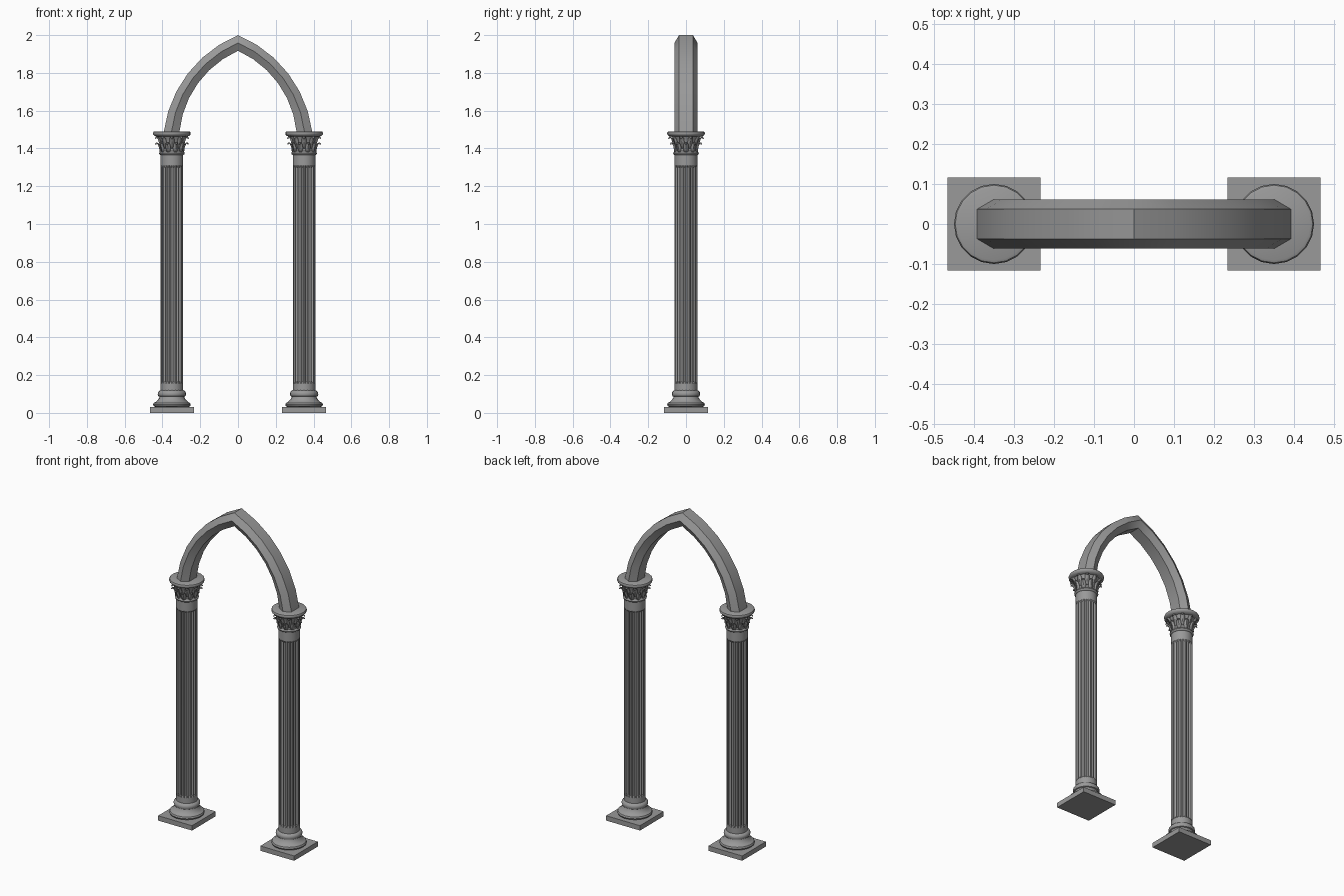
import bpy, bmesh, math
from mathutils import Vector

if "Cube" in bpy.data.objects:
    bpy.data.objects.remove(bpy.data.objects["Cube"])

COLUMN_X = 0.35
stone = bpy.data.materials.new("grey_stone")
stone.use_nodes = True
stone.diffuse_color = (0.32, 0.32, 0.32, 1)
stone.node_tree.nodes["Principled BSDF"].inputs["Base Color"].default_value = stone.diffuse_color


def finish(bm, name, x=0, angle=30):
    bmesh.ops.recalc_face_normals(bm, faces=bm.faces)
    mesh = bpy.data.meshes.new(name)
    bm.to_mesh(mesh)
    bm.free()
    mesh.materials.append(stone)
    obj = bpy.data.objects.new(name, mesh)
    bpy.context.collection.objects.link(obj)
    obj.location.x = x
    bpy.ops.object.select_all(action='DESELECT')
    obj.select_set(True)
    bpy.context.view_layer.objects.active = obj
    bpy.ops.object.shade_smooth_by_angle(angle=math.radians(angle))
    return obj


def loft(rings):
    """Skin a list of closed rings and cap both ends."""
    bm = bmesh.new()
    loops = [[bm.verts.new(p) for p in ring] for ring in rings]
    for a, b in zip(loops, loops[1:]):
        for i in range(len(a)):
            j = (i + 1) % len(a)
            bm.faces.new((a[i], a[j], b[j], b[i]))
    bm.faces.new(loops[0])
    bm.faces.new(loops[-1])
    return bm


def lathe(profile, sides=20):
    turns = [math.tau * i / sides for i in range(sides)]
    return loft([[(r * math.cos(t), r * math.sin(t), z) for t in turns] for r, z in profile])


def shaft(radius=0.06, flutes=20, depth=0.0075):
    # Across one flute: flat fillet, then a rounded hollow
    steps = [(0, 0), (0.25, 0), (0.38, 0.75), (0.625, 1), (0.87, 0.75)]
    rings = []
    for z, cut in [(0.11, 0), (0.155, 0), (0.165, 1), (1.3, 1), (1.31, 0), (1.385, 0)]:
        ring = []
        for k in range(flutes):
            for s, d in steps:
                t = math.tau * (k + s) / flutes
                r = radius - depth * d * cut
                ring.append((r * math.cos(t), r * math.sin(t), z))
        rings.append(ring)
    return loft(rings)


def leaves(tiers):
    """Tiers of curling leaves: each leaf is a creased strip that narrows to its tip."""
    bm = bmesh.new()
    for count, offset, path in tiers:
        for k in range(count):
            t = math.tau * (k + offset) / count
            out = Vector((math.cos(t), math.sin(t), 0))
            side = Vector((-math.sin(t), math.cos(t), 0))
            rows = []
            for r, z, w in path:
                rows.append([bm.verts.new(out * (r - 0.004 * abs(s)) + side * (s * w) + Vector((0, 0, z)))
                             for s in (-1, 0, 1)])
            for a, b in zip(rows, rows[1:]):
                for i in range(2):
                    bm.faces.new((a[i], a[i + 1], b[i + 1], b[i]))
    return bm


BASE = [(0.085, 0.03), (0.097, 0.036), (0.1, 0.044), (0.096, 0.053), (0.085, 0.058),
        (0.077, 0.066), (0.068, 0.078), (0.066, 0.086), (0.072, 0.089), (0.075, 0.098),
        (0.074, 0.108), (0.068, 0.116), (0.06, 0.12)]
BELL = [(0.06, 1.365), (0.066, 1.369), (0.068, 1.375), (0.065, 1.381), (0.06, 1.386),
        (0.062, 1.42), (0.07, 1.45), (0.08, 1.468)]
ABACUS = [(0.08, 1.462), (0.092, 1.467), (0.099, 1.474), (0.1, 1.482), (0.097, 1.488), (0.09, 1.491)]
LOWER_LEAF = [(0.063, 1.382, 0.011), (0.066, 1.405, 0.013), (0.073, 1.423, 0.012),
              (0.083, 1.43, 0.008), (0.088, 1.422, 0.003)]
UPPER_LEAF = [(0.063, 1.4, 0.01), (0.069, 1.43, 0.013), (0.077, 1.452, 0.012),
              (0.088, 1.461, 0.009), (0.094, 1.452, 0.003)]

# Two matching columns
for name, x in (("left", COLUMN_X), ("right", -COLUMN_X)):
    bm = bmesh.new()
    bmesh.ops.create_cube(bm, size=1)
    bmesh.ops.scale(bm, vec=(0.232, 0.232, 0.03), verts=bm.verts)
    bmesh.ops.translate(bm, vec=(0, 0, 0.015), verts=bm.verts)
    finish(bm, name + "_plinth", x)
    finish(lathe(BASE), name + "_base", x, 40)
    finish(shaft(), name + "_shaft", x, 25)
    finish(lathe(BELL), name + "_capital_bell", x, 40)
    foliage = finish(leaves([(10, 0, LOWER_LEAF), (10, 0.5, UPPER_LEAF)]), name + "_capital_leaves", x)
    thick = foliage.modifiers.new("thickness", 'SOLIDIFY')
    thick.thickness = 0.004
    thick.offset = 0
    finish(lathe(ABACUS), name + "_abacus", x, 40)


def arc(foot_x, top_z, steps=6, foot_z=1.488, rise=0.135):
    """Circular arc from a foot to the apex, bulging by a share of its chord."""
    a, b = Vector((foot_x, 0, foot_z)), Vector((0, 0, top_z))
    chord = b - a
    half = 2 * math.atan(2 * rise)
    radius = chord.length / 2 / math.sin(half)
    along = chord.normalized()
    normal = Vector((along.z, 0, -along.x))
    centre = (a + b) / 2 - normal * radius * math.cos(half)
    angles = [half * (2 * i / steps - 1) for i in range(steps + 1)]
    return [centre + radius * (along * math.sin(t) + normal * math.cos(t)) for t in angles]


# Pointed arch with a six-sided section
outer, middle, inner = arc(0.393, 2.0), arc(0.352, 1.959), arc(0.31, 1.917)
half_arch = []
for o, m, i in zip(outer, middle, inner):
    section = [(o, 0.037), (m, 0.061), (i, 0.037), (i, -0.037), (m, -0.061), (o, -0.037)]
    half_arch.append([(p.x, y, p.z) for p, y in section])
other_half = [[(-x, y, z) for x, y, z in ring] for ring in reversed(half_arch[:-1])]
finish(loft(half_arch + other_half), "pointed_arch")
